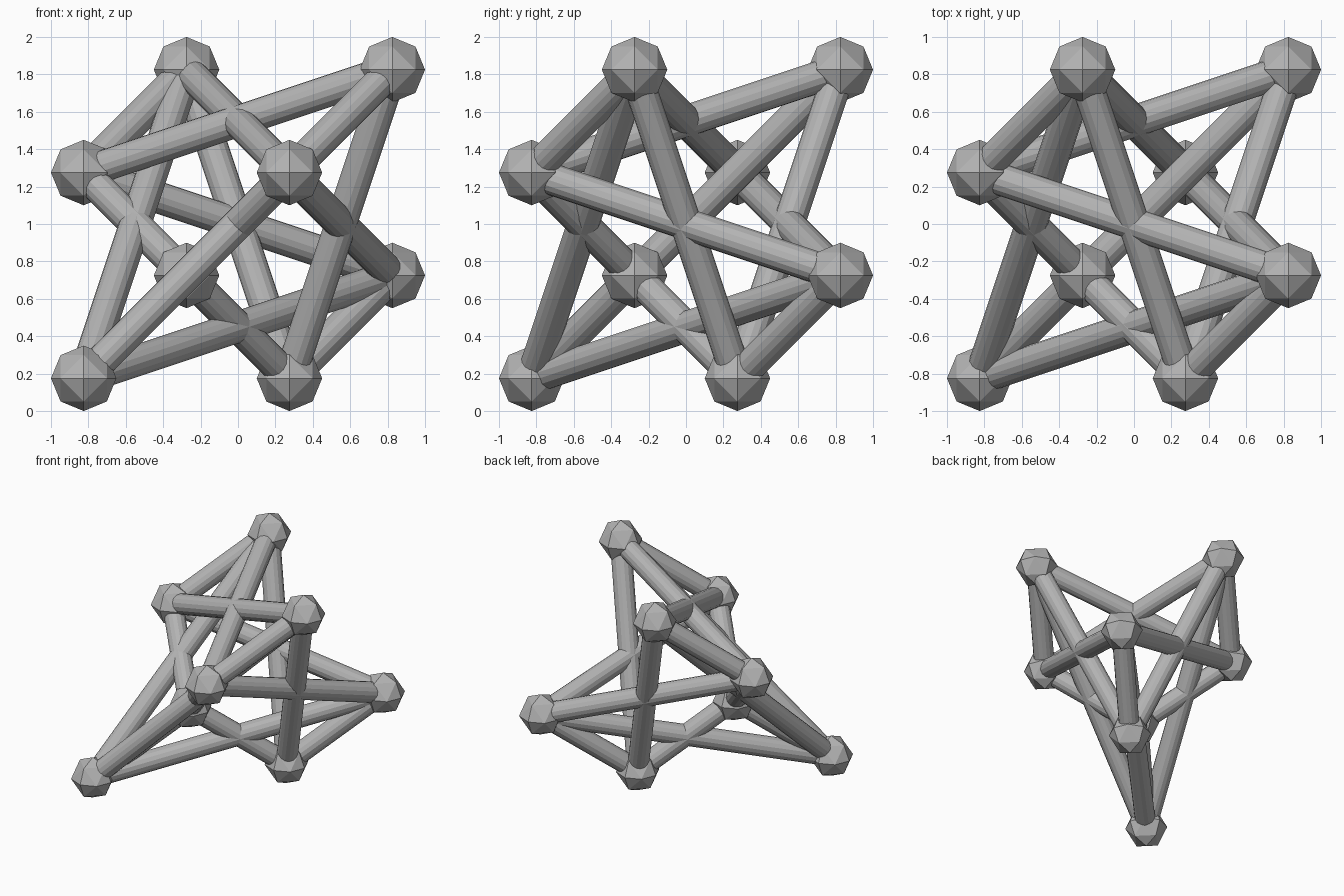
import bpy, bmesh
from itertools import product
from mathutils import Vector

cube = bpy.data.objects.get("Cube")
if cube:
    bpy.data.objects.remove(cube)

STEP = 0.275          # lattice unit
BALL_RADIUS = 0.175
ROD_RADIUS = 0.085
CENTRE = Vector((0, 0, 1))

grey = bpy.data.materials.new("plain grey")
grey.use_nodes = True
colour = (0.45, 0.45, 0.45, 1)
grey.diffuse_color = colour
grey.node_tree.nodes["Principled BSDF"].inputs["Base Color"].default_value = colour


def add_object(name, bm, location):
    mesh = bpy.data.meshes.new(name)
    bm.to_mesh(mesh)
    bm.free()
    mesh.materials.append(grey)
    ob = bpy.data.objects.new(name, mesh)
    ob.location = location
    bpy.context.collection.objects.link(ob)
    return ob


def add_ball(name, location):
    # Once-subdivided octahedron, pushed out to a sphere
    bm = bmesh.new()
    for d in product((-1, 0, 1), repeat=3):
        if sum(map(abs, d)) in (1, 2):
            bm.verts.new(Vector(d).normalized() * BALL_RADIUS)
    bmesh.ops.convex_hull(bm, input=bm.verts)
    bmesh.ops.recalc_face_normals(bm, faces=bm.faces)
    add_object(name, bm, location)


def add_rod(name, start, end):
    axis = end - start
    bm = bmesh.new()
    bmesh.ops.create_cone(bm, cap_ends=True, segments=16, radius1=ROD_RADIUS,
                          radius2=ROD_RADIUS, depth=axis.length)
    ob = add_object(name, bm, (start + end) / 2)
    ob.rotation_euler = axis.to_track_quat("Z", "Y").to_euler()


# Four parallel struts sit on the corners of a tetrahedron
middles = [Vector(p) * STEP for p in
           ((-2, -2, -2), (2, 2, -2), (2, -2, 2), (-2, 2, 2))]
half = Vector((1, 1, 1)) * STEP
upper = [CENTRE + m + half for m in middles]
lower = [CENTRE + m - half for m in middles]

for i in range(4):
    add_ball(f"upper_joint_{i + 1}", upper[i])
    add_ball(f"lower_joint_{i + 1}", lower[i])

# Every upper joint is tied to every lower joint
for i, j in product(range(4), repeat=2):
    kind = "short_strut" if i == j else "strut"
    add_rod(f"{kind}_{i + 1}_{j + 1}", upper[i], lower[j])
